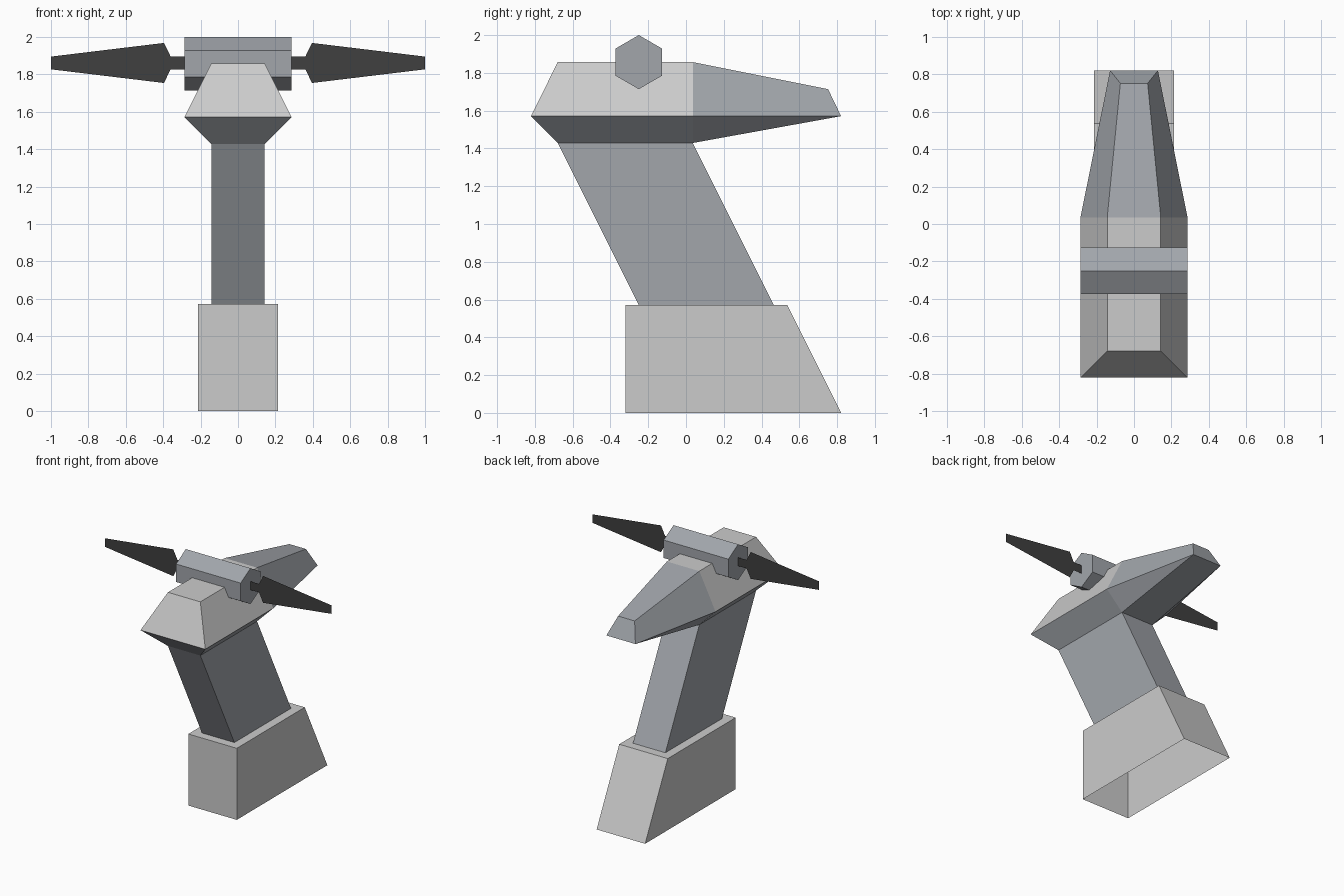
import bpy, bmesh
from math import pi
from mathutils import Matrix

if "Cube" in bpy.data.objects:
    bpy.data.objects.remove(bpy.data.objects["Cube"])


def material(name, value):
    m = bpy.data.materials.new(name)
    m.diffuse_color = (*value, 1)
    m.use_nodes = True
    m.node_tree.nodes["Principled BSDF"].inputs["Base Color"].default_value = m.diffuse_color
    return m


MID = material("mid_grey", (0.36, 0.38, 0.41))
DARK = material("dark_grey", (0.05, 0.05, 0.05))


def add_object(name, bm, mat=None):
    mesh = bpy.data.meshes.new(name)
    bm.to_mesh(mesh)
    bm.free()
    ob = bpy.data.objects.new(name, mesh)
    bpy.context.collection.objects.link(ob)
    if mat:
        mesh.materials.append(mat)
    return ob


def rect(half_width, y0, y1, z):
    """Rectangular cross-section, counter-clockwise from above."""
    w = half_width
    return [(-w, y0, z), (w, y0, z), (w, y1, z), (-w, y1, z)]


def loft(name, rings, cap=False, mat=None):
    """Skin a series of cross-sections, optionally closing the last one."""
    bm = bmesh.new()
    loops = [[bm.verts.new(p) for p in ring] for ring in rings]
    for a, b in zip(loops, loops[1:]):
        for i in range(len(a)):
            j = (i + 1) % len(a)
            bm.faces.new((a[i], a[j], b[j], b[i]))
    if cap:
        bm.faces.new(loops[-1])
    bmesh.ops.remove_doubles(bm, verts=bm.verts[:], dist=1e-4)
    return add_object(name, bm, mat)


# Shared cross-sections
neck_foot = rect(0.143, -0.25, 0.464, 0.571)
neck_top = rect(0.143, -0.679, 0.036, 1.429)
head_mid = rect(0.286, -0.821, 0.036, 1.571)
head_top = rect(0.143, -0.679, 0.036, 1.857)

# Base, open underneath, with a rim around the neck
loft("base", [rect(0.214, -0.321, 0.821, 0), rect(0.214, -0.321, 0.536, 0.571), neck_foot])

# Leaning neck and faceted head
loft("neck", [neck_foot, neck_top], mat=MID)
loft("head_underside", [neck_top, head_mid], mat=MID)
head = loft("head", [head_mid, head_top], cap=True)

# The tail continues straight from the back of the head, so no wall there
for name in ("head", "head_underside"):
    mesh = bpy.data.objects[name].data
    bm = bmesh.new()
    bm.from_mesh(mesh)
    back = [f for f in bm.faces if all(v.co.y > 0.03 for v in f.verts)]
    bmesh.ops.delete(bm, geom=back, context='FACES')
    bm.to_mesh(mesh)
    bm.free()

# Tapering tail: lower and middle corners meet at the tip
root = [(x, 0.036, z) for x, z in ((0.143, 1.429), (-0.143, 1.429), (-0.286, 1.571),
                                   (-0.143, 1.857), (0.143, 1.857), (0.286, 1.571))]
r, l = (0.128, 0.821, 1.571), (-0.128, 0.821, 1.571)
bm_tip = [r, l, l, (-0.073, 0.752, 1.714), (0.073, 0.752, 1.714), r]
tail = loft("tail", [root, bm_tip], mat=MID)
bm = bmesh.new()
bm.from_mesh(tail.data)
tip = [v for v in bm.verts if v.co.y > 0.5]
tip.sort(key=lambda v: (v.co.z > 1.6, v.co.x if v.co.z > 1.6 else -v.co.x))
bm.faces.new(tip)
bm.to_mesh(tail.data)
bm.free()

# Six-sided hub lying across the head
bm = bmesh.new()
bmesh.ops.create_cone(bm, cap_ends=True, segments=6, radius1=0.143, radius2=0.143, depth=0.571)
bmesh.ops.rotate(bm, verts=bm.verts[:], matrix=Matrix.Rotation(pi / 2, 3, 'Y'))
if max(v.co.z for v in bm.verts) < 0.14:  # keep a corner pointing up
    bmesh.ops.rotate(bm, verts=bm.verts[:], matrix=Matrix.Rotation(pi / 6, 3, 'X'))
bmesh.ops.translate(bm, verts=bm.verts[:], vec=(0, -0.25, 1.857))
add_object("hub", bm, MID)

# Flat blades, mirrored left and right
half = [(0.28, 0.034), (0.36, 0.034), (0.396, 0.107), (1.0, 0.034)]
outline = [(x, -h) for x, h in half] + [(x, h) for x, h in reversed(half)]
bm = bmesh.new()
bm.faces.new([bm.verts.new((x, -0.25, 1.861 + h)) for x, h in outline])
blades = add_object("blades", bm, DARK)
blades.modifiers.new("mirror", 'MIRROR')
